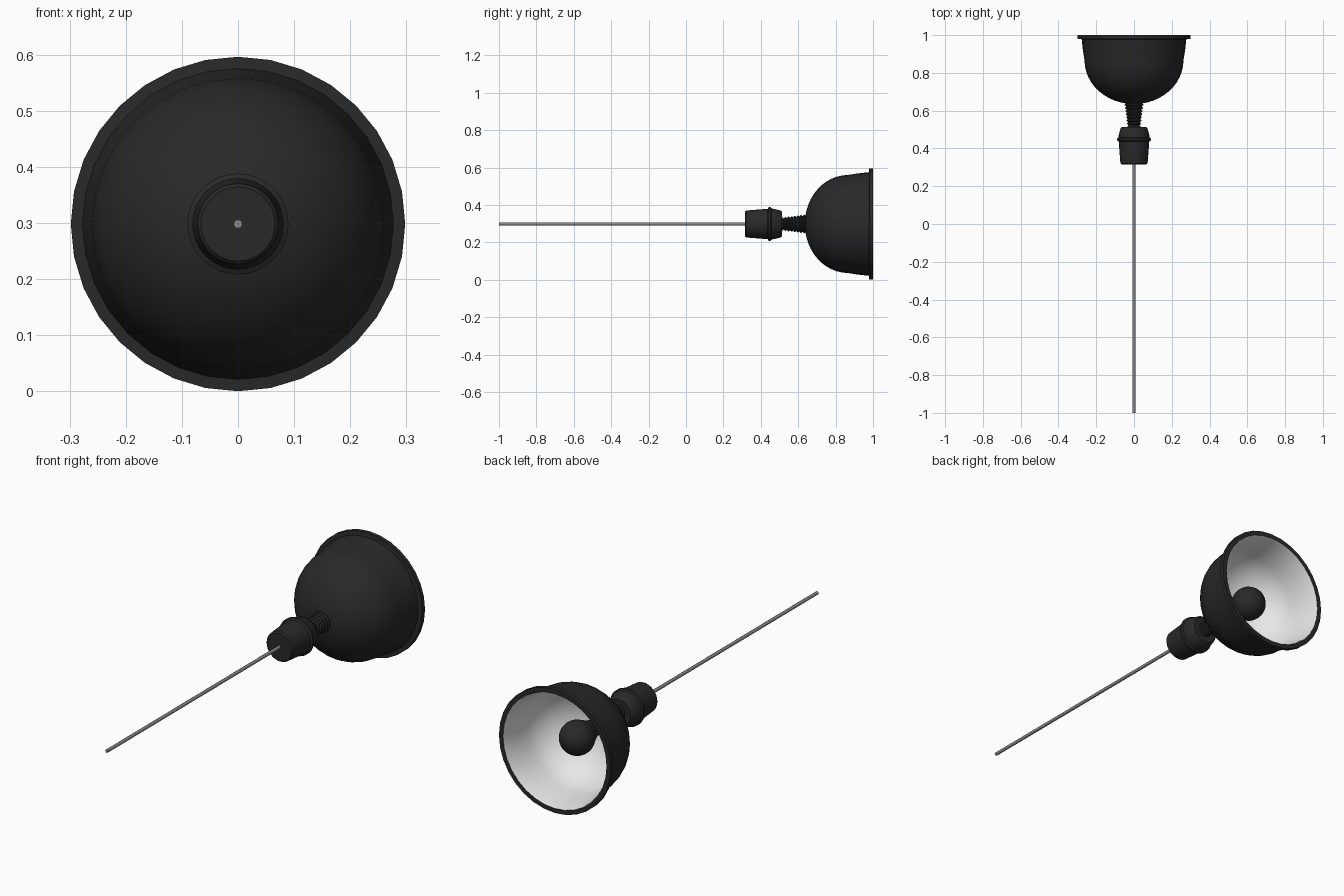
import bpy, bmesh, math

if "Cube" in bpy.data.objects:
    bpy.data.objects.remove(bpy.data.objects["Cube"])

CZ = 0.298  # height of the lamp's axis, which runs along y


def mat(name, c):
    m = bpy.data.materials.new(name)
    m.diffuse_color = (*c, 1)
    m.use_nodes = True
    m.node_tree.nodes["Principled BSDF"].inputs["Base Color"].default_value = m.diffuse_color
    return m


black = mat("matte black", (0.022, 0.022, 0.022))
white = mat("white reflector", (0.8, 0.8, 0.8))
grey = mat("grey cord", (0.25, 0.25, 0.25))


def lathe(name, profile, material, sides=32, angle=35):
    """Spin (radius, y) points round the axis; y rising means facing outward."""
    bm = bmesh.new()
    rings = []
    for r, y in profile:
        if r == 0:
            rings.append([bm.verts.new((0, y, CZ))] * sides)
        else:
            rings.append([bm.verts.new((r * math.sin(t), y, CZ - r * math.cos(t)))
                          for t in (2 * math.pi * k / sides for k in range(sides))])
    for a, b in zip(rings, rings[1:]):
        for k in range(sides):
            n = (k + 1) % sides
            vs = list(dict.fromkeys((a[k], a[n], b[n], b[k])))
            f = bm.faces.new(vs)
            f.normal_flip()
    # flip so that rising profiles face outward
    me = bpy.data.meshes.new(name)
    bmesh.ops.reverse_faces(bm, faces=bm.faces[:])
    bm.normal_update()
    ref = max(bm.faces, key=lambda f: abs(f.normal.x * f.calc_center_median().x))
    c = ref.calc_center_median()
    outward = ref.normal.x * c.x + ref.normal.z * (c.z - CZ) > 0
    if outward != (profile[-1][1] > profile[0][1]):
        bmesh.ops.reverse_faces(bm, faces=bm.faces[:])
    bm.to_mesh(me)
    bm.free()
    me.materials.append(material)
    ob = bpy.data.objects.new(name, me)
    bpy.context.collection.objects.link(ob)
    bpy.ops.object.select_all(action='DESELECT')
    ob.select_set(True)
    bpy.context.view_layer.objects.active = ob
    bpy.ops.object.shade_smooth_by_angle(angle=math.radians(angle))
    return ob


# Hanging cord
lathe("cord", [(0, -1), (0.008, -1), (0.008, 0.33), (0, 0.33)], grey, 8, 50)

# Socket housing with a thin collar
lathe("socket", [(0, 0.315), (0.066, 0.315), (0.072, 0.321), (0.081, 0.437),
                 (0.090, 0.442), (0.090, 0.452), (0.083, 0.457), (0.080, 0.475),
                 (0.071, 0.508), (0.064, 0.514), (0, 0.514)], black)

# Threaded neck, widening toward the shade
thread = [(0, 0.505)]
turns = 8
for i in range(turns):
    y = 0.508 + i * 0.0165
    r = 0.035 + 0.016 * i / turns
    thread += [(r - 0.007, y), (r, y + 0.005), (r, y + 0.010), (r - 0.006, y + 0.015)]
thread.append((0, 0.645))
lathe("threaded_neck", thread, black, 24)

# Shade: dome, nearly straight skirt, square rim
dome = [(0.262 * math.sin(t), 0.867 - 0.232 * math.cos(t))
        for t in (math.pi / 2 * k / 12 for k in range(13))]
skirt = [(0.270, 0.915), (0.277, 0.978)]
lathe("shade", dome + skirt + [(0.298, 0.980), (0.298, 1.0), (0.276, 1.0)], black)

# Reflective lining, facing inward
inner = [(max(r - 0.006, 0), y + 0.006) for r, y in dome + skirt]
inner[-1] = (0.271, 0.985)
lathe("reflector", ([(0.276, 1.0)] + inner[::-1]), white)

# Bulb: straight neck flaring into a ball
ball = [(0.080 * math.sin(t), 0.830 - 0.080 * math.cos(t))
        for t in (math.radians(60 + 10 * k) for k in range(13))]
lathe("bulb", [(0.036, 0.635), (0.038, 0.700), (0.046, 0.740)] + ball[:-1] + [(0, 0.91)], black)
